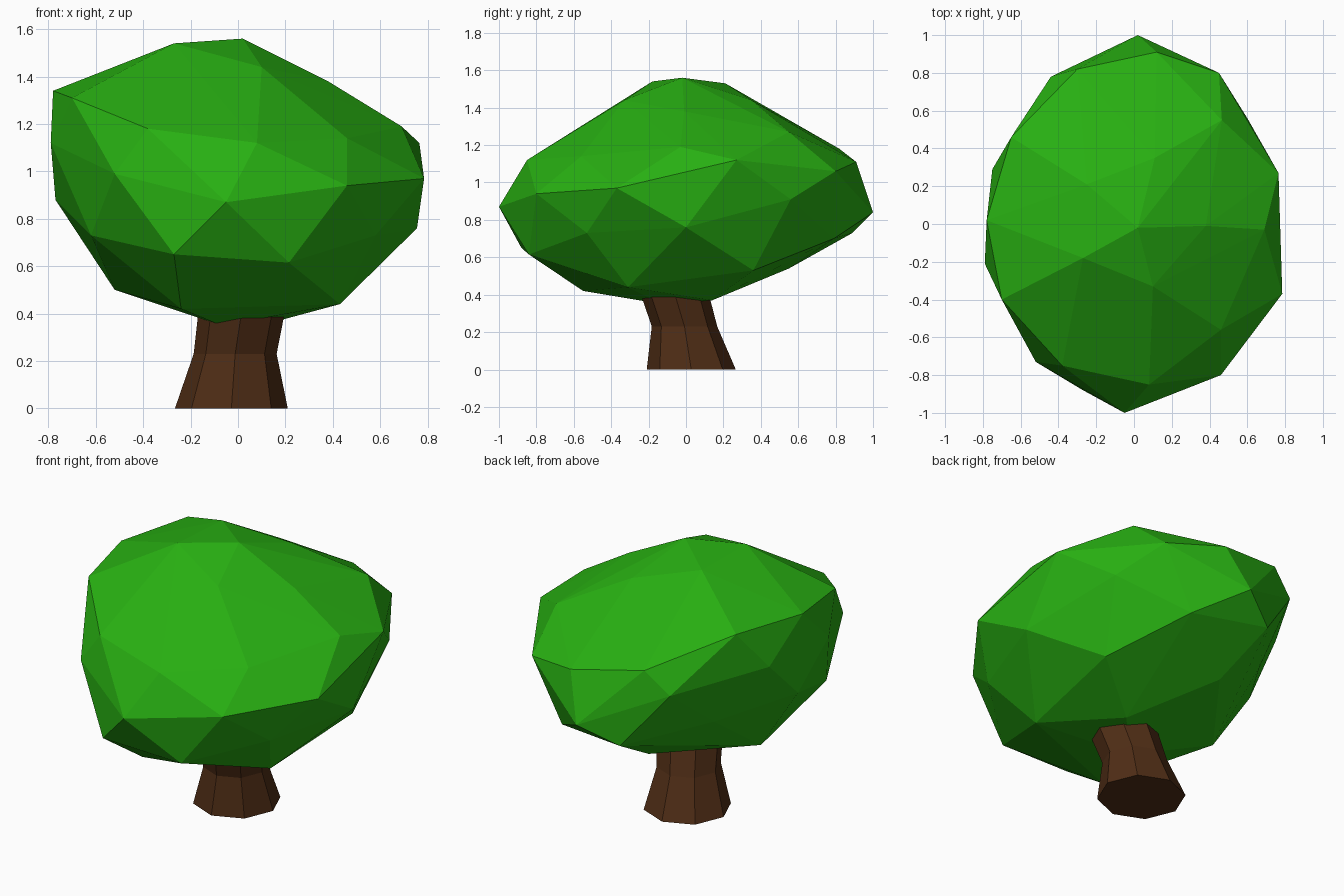
import bpy, bmesh, math

if "Cube" in bpy.data.objects:
    bpy.data.objects.remove(bpy.data.objects["Cube"])


def material(name, rgb):
    m = bpy.data.materials.new(name)
    m.diffuse_color = (*rgb, 1)
    m.use_nodes = True
    m.node_tree.nodes["Principled BSDF"].inputs["Base Color"].default_value = m.diffuse_color
    return m


def finish(bm, name, mat):
    bmesh.ops.recalc_face_normals(bm, faces=bm.faces)
    mesh = bpy.data.meshes.new(name)
    bm.to_mesh(mesh)
    bm.free()
    mesh.materials.append(mat)
    obj = bpy.data.objects.new(name, mesh)
    bpy.context.collection.objects.link(obj)
    return obj


leaf_green = material("leaf green", (0.021, 0.43, 0.006))
bark_brown = material("bark brown", (0.08, 0.027, 0.008))

# Crown: faceted convex boulder, corner points grouped by height
crown_points = [
    # top cap
    (.02, -.02, 1.56), (-.27, -.18, 1.54), (-.25, .21, 1.53), (.11, .35, 1.44),
    (.10, -.33, 1.44), (.38, -.01, 1.38),
    # upper shoulder
    (-.78, .02, 1.34), (-.65, .46, 1.35), (-.70, -.40, 1.31), (.465, .55, 1.27),
    (.69, -.03, 1.19), (-.30, .82, 1.18), (-.38, -.75, 1.18), (.46, -.56, 1.14),
    (.08, -.85, 1.12), (.765, .27, 1.12), (.12, .91, 1.11), (.45, .80, 1.06),
    # widest ring
    (-.79, -.21, 1.12), (-.75, .29, 1.12), (-.44, .78, 1.05), (-.52, -.73, .99),
    (.785, -.37, .97), (.46, -.80, .94), (.60, .56, .91), (-.77, .05, .88),
    (-.05, -1.0, .87), (.02, 1.0, .84),
    # lower ring
    (-.50, .45, .79), (.755, .0, .76), (.58, -.53, .73), (-.62, -.43, .73),
    (-.19, .89, .73), (.26, .79, .70), (-.27, -.88, .65), (.215, -.84, .615),
    # underside
    (-.14, .55, .54), (.50, .36, .53), (-.52, .04, .50), (.43, -.31, .44),
    (-.24, -.55, .42), (.17, .14, .37), (-.07, -.13, .35),
]
bm = bmesh.new()
for p in crown_points:
    bm.verts.new(p)
hull = bmesh.ops.convex_hull(bm, input=bm.verts)
loose = [v for v in bm.verts if not v.link_faces]
bmesh.ops.delete(bm, geom=loose, context='VERTS')
finish(bm, "crown", leaf_green)

# Trunk: eight-sided, flared at the foot, leaning forward near the top
rings = [(-.028, .028, 0, .238), (-.012, -.008, .23, .175), (.025, -.08, .47, .185)]
bm = bmesh.new()
loops = [[bm.verts.new((cx + r * math.cos(i * math.tau / 8),
                        cy + r * math.sin(i * math.tau / 8), z)) for i in range(8)]
         for cx, cy, z, r in rings]
for a, b in zip(loops, loops[1:]):
    for i in range(8):
        j = (i + 1) % 8
        bm.faces.new((a[i], a[j], b[j], b[i]))
bm.faces.new(loops[0][::-1])
bm.faces.new(loops[-1])
finish(bm, "trunk", bark_brown)
